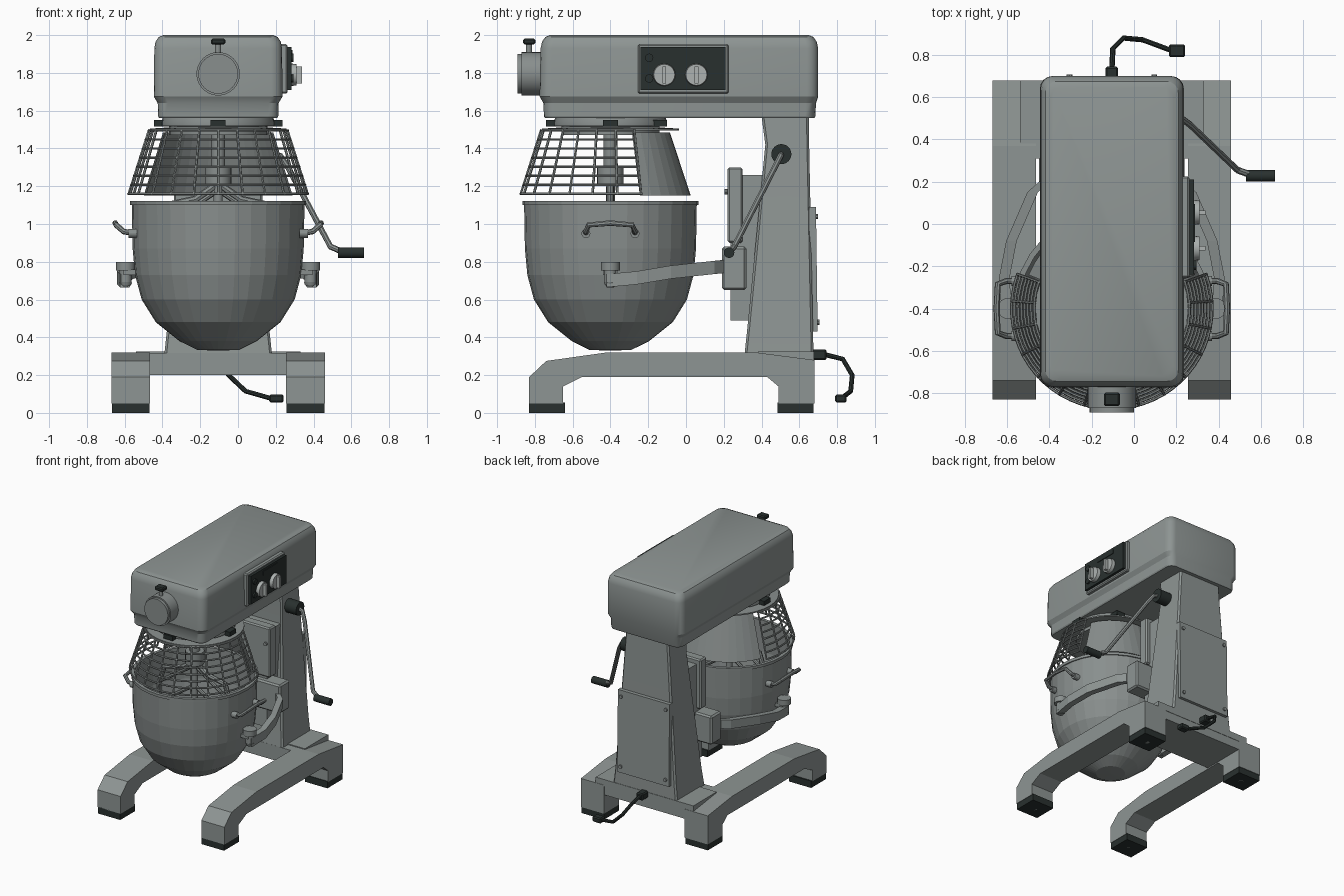
import bpy, bmesh, math
from mathutils import Vector, Matrix

if "Cube" in bpy.data.objects:
    bpy.data.objects.remove(bpy.data.objects["Cube"])

CX, CY = -0.105, -0.40      # machine centre line and bowl axis


def material(name, rgb):
    m = bpy.data.materials.new(name)
    m.diffuse_color = (*rgb, 1)
    m.use_nodes = True
    m.node_tree.nodes["Principled BSDF"].inputs["Base Color"].default_value = m.diffuse_color
    return m


BODY = material("body grey", (0.27, 0.30, 0.293))
STEEL = material("steel grey", (0.25, 0.275, 0.27))
DARK = material("dark rubber", (0.022, 0.03, 0.028))
SILVER = material("dial silver", (0.42, 0.45, 0.44))


def finish(name, bm, mat, smooth=True):
    bmesh.ops.recalc_face_normals(bm, faces=bm.faces)
    me = bpy.data.meshes.new(name)
    bm.to_mesh(me)
    bm.free()
    me.materials.append(mat)
    if smooth:
        me.polygons.foreach_set("use_smooth", [True] * len(me.polygons))
        me.set_sharp_from_angle(angle=math.radians(28))
    ob = bpy.data.objects.new(name, me)
    bpy.context.collection.objects.link(ob)
    return ob


def box(name, x0, x1, y0, y1, z0, z1, mat, bevel=0):
    bm = bmesh.new()
    bmesh.ops.create_cube(bm, size=1)
    for v in bm.verts:
        v.co = ((x0 + x1) / 2 + v.co.x * (x1 - x0), (y0 + y1) / 2 + v.co.y * (y1 - y0),
                (z0 + z1) / 2 + v.co.z * (z1 - z0))
    if bevel:
        bmesh.ops.bevel(bm, geom=bm.edges[:], offset=bevel, segments=1, affect='EDGES')
    return finish(name, bm, mat, False)


def cyl(name, a, b, r, mat, r2=None, seg=24):
    a, b = Vector(a), Vector(b)
    bm = bmesh.new()
    rot = (b - a).to_track_quat('Z', 'Y').to_matrix().to_4x4()
    bmesh.ops.create_cone(bm, cap_ends=True, segments=seg, radius1=r, radius2=r if r2 is None else r2,
                          depth=(b - a).length, matrix=Matrix.Translation((a + b) / 2) @ rot)
    return finish(name, bm, mat)


def tube(name, paths, r, mat, res=2, closed=False):
    cu = bpy.data.curves.new(name, 'CURVE')
    cu.dimensions = '3D'
    cu.bevel_depth, cu.bevel_resolution, cu.use_fill_caps = r, res, True
    for pts in paths:
        sp = cu.splines.new('POLY')
        sp.points.add(len(pts) - 1)
        for p, q in zip(sp.points, pts):
            p.co = (*q, 1)
        sp.use_cyclic_u = closed
    tmp = bpy.data.objects.new(name + " path", cu)
    bpy.context.collection.objects.link(tmp)
    me = bpy.data.meshes.new_from_object(tmp.evaluated_get(bpy.context.evaluated_depsgraph_get()))
    bpy.data.objects.remove(tmp)
    bm = bmesh.new()
    bm.from_mesh(me)
    return finish(name, bm, mat)


def skin(bm, rings, closed=True, caps=True):
    n = len(rings[0])
    for a, b in zip(rings, rings[1:]):
        for i in range(n if closed else n - 1):
            j = (i + 1) % n
            bm.faces.new((a[i], a[j], b[j], b[i]))
    if caps:
        bm.faces.new(rings[0])
        bm.faces.new(rings[-1])


def loft(name, sections, mat, seg=4):
    """Stack of rounded rectangles: (z, half width, y0, y1, corner radius)."""
    bm = bmesh.new()
    rings = []
    for z, hw, y0, y1, r in sections:
        ring = []
        for k, (sx, yc) in enumerate([(1, y1 - r), (-1, y1 - r), (-1, y0 + r), (1, y0 + r)]):
            for i in range(seg + 1):
                t = math.pi / 2 * (k + i / seg)
                ring.append(bm.verts.new((CX + sx * (hw - r) + r * math.cos(t), yc + r * math.sin(t), z)))
        rings.append(ring)
    skin(bm, rings)
    return finish(name, bm, mat)


def lathe(name, profile, mat, a0=0, a1=360, seg=32, smooth=False):
    """Revolve (radius, z) pairs about the bowl axis."""
    full = a1 - a0 == 360
    bm = bmesh.new()
    rings = []
    for r, z in profile:
        ts = [math.radians(a0 + (a1 - a0) * i / seg) for i in range(seg if full else seg + 1)]
        rings.append([bm.verts.new((CX + r * math.cos(t), CY + r * math.sin(t), z)) for t in ts])
    skin(bm, rings, full, False)
    return finish(name, bm, mat, smooth)


def prism(name, yz, x0, x1, mat):
    bm = bmesh.new()
    skin(bm, [[bm.verts.new((x, y, z)) for y, z in yz] for x in (x0, x1)])
    return finish(name, bm, mat, False)


def polar(r, deg, z):
    t = math.radians(deg)
    return (CX + r * math.cos(t), CY + r * math.sin(t), z)


# Base: two legs with rubber feet, joined by a rear cross beam
leg = [(-.83, .05), (-.83, .19), (-.74, .275), (-.42, .32), (.37, .32), (.68, .28), (.68, .05),
       (.49, .05), (.49, .14), (.43, .19), (-.55, .19), (-.65, .14), (-.65, .05)]
for s, side in ((-1, "left"), (1, "right")):
    x0, x1 = sorted((CX + s * .36, CX + s * .565))
    prism(side + "_leg", leg, x0, x1, BODY)
    for y0, y1, end in ((-.83, -.64, "front"), (.485, .675, "rear")):
        box(f"{side}_{end}_foot", x0 + .003, x1 - .003, y0, y1, 0, .055, DARK)
        cyl(f"{side}_{end}_foot_bolt", ((x0 + x1) / 2, (y0 + y1) / 2, 0),
            ((x0 + x1) / 2, (y0 + y1) / 2, .01), .02, STEEL, seg=12)
box("cross_beam", CX - .37, CX + .37, .31, .675, .2, .318, BODY)
box("cross_beam_flange", CX - .435, CX + .435, .38, .678, .27, .325, BODY)

# Column with rear service plate
loft("column", [(.31, .285, .31, .675, .012), (.45, .27, .325, .672, .012), (1.42, .2, .42, .652, .012),
                (1.57, .19, .40, .65, .012)], BODY, 1)
prism("rear_plate", [(.66, .43), (.697, .43), (.688, 1.09), (.65, 1.09)], CX - .23, CX + .23, BODY)
for sx in (-1, 1):
    for z, y in ((.48, .695), (1.04, .688)):
        cyl("plate_screw", (CX + sx * .2, y - .01, z), (CX + sx * .2, y + .012, z), .014, STEEL, seg=10)

# Head housing
loft("head", [(1.56, .312, -.745, .68, .05), (1.57, .318, -.752, .685, .055), (1.64, .32, -.755, .688, .055),
              (1.675, .341, -.775, .70, .06), (1.93, .338, -.77, .70, .06), (1.965, .332, -.762, .692, .06),
              (1.99, .315, -.745, .675, .055), (2.0, .29, -.72, .65, .05)], BODY)
# Front accessory hub with thumb screw
cyl("hub", (CX, -.87, 1.795), (CX, -.76, 1.795), .115, STEEL, seg=32)
cyl("hub_cap", (CX, -.892, 1.795), (CX, -.86, 1.795), .105, STEEL, seg=32)
cyl("hub_screw", (CX, -.83, 1.89), (CX, -.83, 1.96), .016, STEEL, seg=12)
box("hub_screw_knob", CX - .038, CX + .038, -.862, -.798, 1.95, 1.982, DARK, .008)

# Control panel with dials on the right side
box("panel_frame", .2, .262, -.255, .225, 1.69, 1.952, BODY, .008)
box("panel_face", .25, .283, -.24, .21, 1.71, 1.937, DARK)
box("panel_display", .28, .288, -.085, .095, 1.885, 1.92, DARK)
for y in (-.115, .055):
    cyl("dial", (.28, y, 1.79), (.31, y, 1.79), .06, SILVER, .056, 20)
    box("dial_grip", .30, .338, y - .01, y + .01, 1.745, 1.835, SILVER)
for z in (1.77, 1.88):
    cyl("panel_button", (.28, -.195, z), (.295, -.195, z), .022, DARK, seg=16)

# Mixing bowl: outer skin, rolled rim and inner skin
lathe("bowl", [(0, .33), (.11, .333), (.205, .38), (.33, .48), (.405, .6), (.44, .73), (.453, .87), (.457, 1.1),
               (.466, 1.1), (.466, 1.122), (.44, 1.122), (.44, .87), (.39, .6), (.2, .4), (0, .35)], STEEL)
for s, side in ((-1, "left"), (1, "right")):
    def at(x, y, z):
        return (CX + s * x, y, z)
    # Bowl handle
    tube(side + "_bowl_handle", [[at(.44, -.53, .95), at(.5, -.53, .96), at(.54, -.515, .995), at(.545, -.40, 1.005),
                                  at(.54, -.285, .995), at(.5, -.27, .96), at(.44, -.27, .95)]], .015, STEEL)
    for y in (-.53, -.27):
        cyl(side + "_handle_boss", at(.43, y, .95), at(.475, y, .95), .024, STEEL, seg=12)
    # Lifting arm sweeping round the bowl
    bm = bmesh.new()
    rings = []
    for x, y, z in ((.32, .20, .775), (.375, .15, .77), (.475, -.08, .745), (.51, -.26, .715), (.495, -.42, .70)):
        rings.append([bm.verts.new(at(x + dx, y, z + dz))
                      for dx, dz in ((-.025, -.035), (.025, -.035), (.025, .035), (-.025, .035))])
    skin(bm, rings)
    finish(side + "_bowl_arm", bm, BODY, False)
    # Bowl locating pin
    cyl(side + "_pin", at(.49, CY, .68), at(.49, CY, .78), .032, STEEL)
    cyl(side + "_pin_cap", at(.49, CY, .755), at(.49, CY, .80), .05, STEEL)
    cyl(side + "_pin_tip", at(.49, CY, .665), at(.49, CY, .69), .02, STEEL, .035)
    box(side + "_bowl_lug", *sorted((CX + s * .435, CX + s * .50)), CY - .04, CY + .04, .73, .76, STEEL)

# Lifting carriage and slide on the column front
box("slide_rail", CX - .2, CX + .2, .235, .44, .49, 1.26, BODY)
box("slide_cover", CX - .235, CX + .235, .22, .30, .90, 1.30, BODY, .01)
box("carriage", CX - .345, CX + .345, .19, .32, .65, .88, BODY, .012)
for sx in (-1, 1):
    cyl("cover_screw", (CX + sx * .2, .205, 1.17), (CX + sx * .2, .23, 1.17), .014, STEEL, seg=10)

# Lifting crank
cyl("crank_hub", (.07, .505, 1.37), (.2, .505, 1.37), .053, DARK)
tube("crank_arm", [[(.18, .505, 1.37), (.225, .50, 1.36), (.265, .47, 1.30), (.49, .255, .88), (.56, .23, .85)]],
     .016, STEEL)
cyl("crank_grip", (.53, .228, .848), (.668, .228, .848), .028, DARK, seg=16)

# Power cord
box("cord_gland", CX - .03, CX + .03, .66, .745, .28, .335, DARK, .008)
tube("power_cord", [[(CX, .73, .31), (-.10, .83, .285), (-.05, .88, .2), (.04, .872, .115), (.18, .82, .075)]],
     .013, DARK)
box("plug", .165, .242, .79, .85, .055, .098, DARK, .008)

# Neck under the head with cage mounts
lathe("neck", [(0, 1.57), (.29, 1.57), (.30, 1.54), (.30, 1.52), (.26, 1.515), (.26, 1.47), (0, 1.47)], STEEL, smooth=True)
lathe("cage_plate", [(.25, 1.512), (.362, 1.505), (.362, 1.495), (.25, 1.495), (.25, 1.512)], STEEL, smooth=True)
for d in (-90, 0, 60, 180):
    x, y, _ = polar(.30, d, 0)
    box("cage_mount", x - .04, x + .04, y - .04, y + .04, 1.515, 1.55, DARK)

# Wire safety cage at the front, solid shield at the rear
START, SPAN = -200, 220


def cage_r(z):
    return .475 - (z - 1.16) / .335 * .107


zs = [1.16 + .335 * i / 7 for i in range(8)]
tube("cage_hoops", [[polar(cage_r(z), START + SPAN * i / 36, z) for i in range(37)] for z in zs], .007, STEEL, 1)
tube("cage_bars", [[polar(cage_r(z), START + SPAN * i / 14, z) for z in (1.155, 1.5)] for i in range(15)],
     .007, STEEL, 1)
lathe("rear_shield", [(.425, 1.15), (.315, 1.485), (.305, 1.485), (.415, 1.15), (.425, 1.15)], STEEL, 22, 158, 16)

# Drive shaft and flat beater
cyl("drive_shaft", (CX, CY, 1.25), (CX, CY, 1.5), .037, STEEL)
cyl("shaft_collar", (CX, CY, 1.2), (CX, CY, 1.3), .07, STEEL)
cyl("beater_shaft", (CX, CY, .45), (CX, CY, 1.22), .024, STEEL, seg=16)
half = [(.02, 1.2), (.12, 1.13), (.27, 1.1), (.32, .95), (.32, .75), (.24, .55), (0, .43)]
tube("beater_frame", [[(CX + s * x, CY, z) for x, z in half] for s in (-1, 1)], .02, STEEL)
tube("beater_ribs", [[(CX + s * .3, CY, z), (CX, CY, z + .2)] for s in (-1, 1) for z in (.65, .82, .98)], .014, STEEL)
